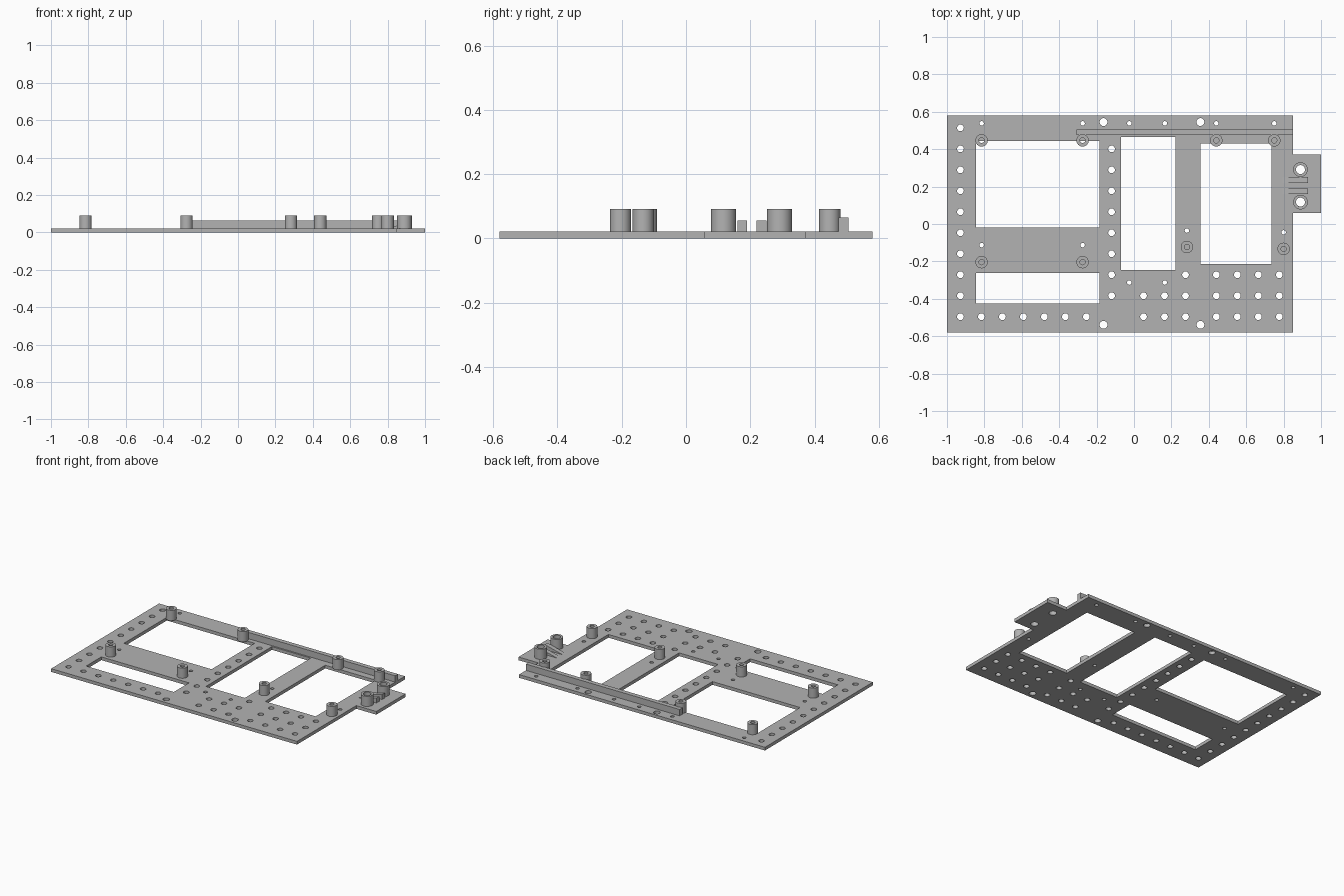
import bpy, bmesh, math
from mathutils import Matrix, Vector

old = bpy.data.objects.get("Cube")
if old:
    bpy.data.objects.remove(old)

T = 0.022          # plate thickness
PITCH = 0.1122     # spacing of the hole pattern

grey = bpy.data.materials.new("plain grey")
grey.use_nodes = True
grey.diffuse_color = (0.45, 0.45, 0.45, 1)
grey.node_tree.nodes["Principled BSDF"].inputs["Base Color"].default_value = (0.45, 0.45, 0.45, 1)


def add_box(bm, x0, x1, y0, y1, z0, z1):
    m = Matrix.Translation(((x0 + x1) / 2, (y0 + y1) / 2, (z0 + z1) / 2))
    m @= Matrix.Diagonal((x1 - x0, y1 - y0, z1 - z0, 1))
    bmesh.ops.create_cube(bm, size=1, matrix=m)


def add_drill(bm, x, y, r):
    bmesh.ops.create_cone(bm, cap_ends=True, segments=24, radius1=r, radius2=r,
                          depth=0.2, matrix=Matrix.Translation((x, y, 0)))


def finish(bm, name):
    mesh = bpy.data.meshes.new(name)
    bmesh.ops.recalc_face_normals(bm, faces=bm.faces)
    bm.to_mesh(mesh)
    bm.free()
    mesh.materials.append(grey)
    obj = bpy.data.objects.new(name, mesh)
    bpy.context.collection.objects.link(obj)
    return obj


def activate(obj):
    bpy.ops.object.select_all(action='DESELECT')
    obj.select_set(True)
    bpy.context.view_layer.objects.active = obj


def smooth(obj):
    activate(obj)
    bpy.ops.object.shade_smooth_by_angle(angle=math.radians(35))


def cut(obj, cutter):
    cutter.hide_render = True
    mod = obj.modifiers.new("holes", 'BOOLEAN')
    mod.operation, mod.solver, mod.object = 'DIFFERENCE', 'EXACT', cutter
    activate(obj)
    bpy.ops.object.modifier_apply(modifier=mod.name)
    bpy.data.objects.remove(cutter)
    smooth(obj)


def standoff(name, x, y, r, bore, floor):
    # turned tube with an open bore
    bm = bmesh.new()
    profile = [(r, T - 0.002), (r, 0.091), (bore, 0.091), (bore, floor)]
    verts = [bm.verts.new((x + a, y, z)) for a, z in profile]
    edges = [bm.edges.new(p) for p in zip(verts, verts[1:])]
    bmesh.ops.spin(bm, geom=verts + edges, cent=(x, y, 0), axis=(0, 0, 1),
                   angle=math.tau, steps=32)
    bmesh.ops.remove_doubles(bm, verts=bm.verts, dist=1e-5)
    smooth(finish(bm, name))


# Base plate and side tab
bm = bmesh.new()
add_box(bm, -1, 0.85, -0.58, 0.58, 0, T)
plate = finish(bm, "base_plate")
bm = bmesh.new()
add_box(bm, 0.85, 1, 0.058, 0.372, 0, T)
tab = finish(bm, "side_tab")

# Windows
bm = bmesh.new()
for x0, x1, y0, y1 in [(-0.845, -0.185, -0.02, 0.443), (-0.845, -0.185, -0.425, -0.262),
                       (-0.07, 0.223, -0.245, 0.464), (0.355, 0.735, -0.215, 0.43)]:
    add_box(bm, x0, x1, y0, y1, -0.1, 0.1)

# Regular hole pattern: left column, middle column, bottom rows
grid = {(-0.928, j) for j in range(10)} | {(-0.12, j) for j in range(1, 9)}
grid |= {(-0.928 + i * PITCH, 9) for i in range(1, 7)}
for j in (7, 8, 9):
    grid |= {(0.44 + i * PITCH, j) for i in range(4)}
    grid |= {(0.051 + i * PITCH, j) for i in range(2 if j == 7 else 0, 3)}
for x, j in sorted(grid):
    add_drill(bm, x, 0.514 - j * PITCH, 0.018)

# Mounting holes and small pilot holes
for x in (-0.163, 0.355):
    for y in (-0.539, 0.545):
        add_drill(bm, x, y, 0.021)
for x in (-0.815, -0.275, -0.025, 0.165, 0.44, 0.75):
    add_drill(bm, x, 0.538, 0.012)
for x, y in [(-0.815, -0.113), (-0.275, -0.113), (0.283, -0.035), (0.8, -0.045),
             (-0.025, -0.313), (0.165, -0.313)]:
    add_drill(bm, x, y, 0.012)
cut(plate, finish(bm, "plate_cutter"))

# Standoffs on the plate
spots = [(x, 0.447) for x in (-0.815, -0.275, 0.44, 0.75)]
spots += [(-0.815, -0.204), (-0.275, -0.204), (0.283, -0.123), (0.8, -0.133)]
for i, (x, y) in enumerate(spots):
    standoff(f"standoff_{i + 1}", x, y, 0.033, 0.014, T)

# Wider standoffs on the tab, bored right through
bm = bmesh.new()
for i, y in enumerate((0.117, 0.291)):
    standoff(f"tab_standoff_{i + 1}", 0.89, y, 0.039, 0.024, 0)
    add_drill(bm, 0.89, y, 0.024)
cut(tab, finish(bm, "tab_cutter"))

# Long back rail
bm = bmesh.new()
add_box(bm, -0.307, 0.85, 0.475, 0.506, T - 0.002, 0.065)
finish(bm, "back_rail")

# Sloped ribs between the tab standoffs
for i, (y0, y1) in enumerate([(0.16, 0.19), (0.22, 0.25)]):
    bm = bmesh.new()
    side = bm.faces.new([bm.verts.new((x, y0, z)) for x, z in
                         [(0.79, T - 0.001), (0.93, T - 0.001), (0.93, 0.056)]])
    top = bmesh.ops.extrude_face_region(bm, geom=[side])
    moved = [v for v in top["geom"] if isinstance(v, bmesh.types.BMVert)]
    bmesh.ops.translate(bm, verts=moved, vec=Vector((0, y1 - y0, 0)))
    finish(bm, f"tab_rib_{i + 1}")
